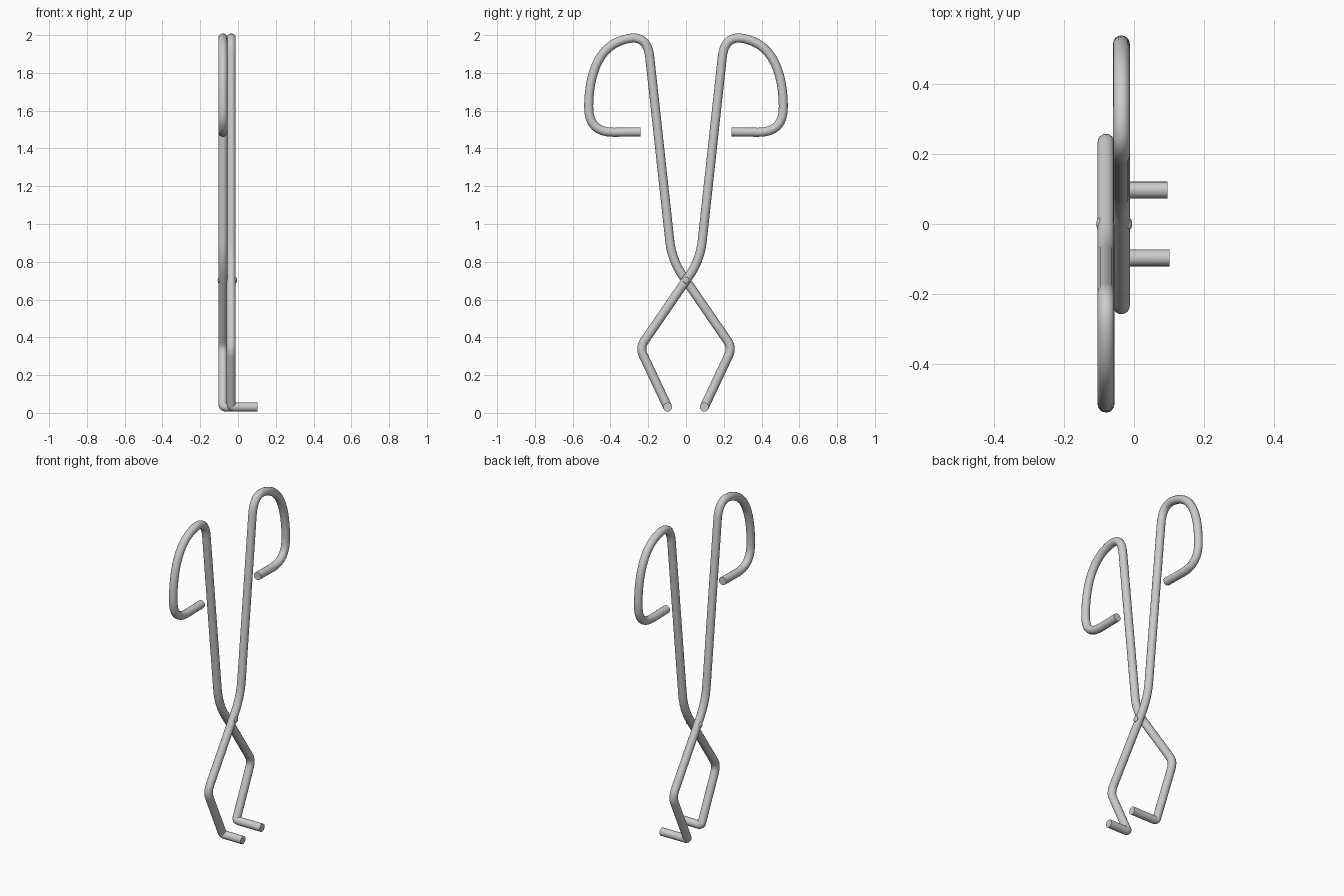
import bpy
from mathutils import Vector

if "Cube" in bpy.data.objects:
    bpy.data.objects.remove(bpy.data.objects["Cube"])

R = 0.024  # rod radius


def rounded_path(corners, steps=8):
    """Round every inner corner (point, cut length) with a quadratic arc."""
    pts = [Vector(p) for p, _ in corners]
    out = [pts[0]]
    for i in range(1, len(pts) - 1):
        p, cut = pts[i], corners[i][1]
        d0, d1 = pts[i - 1] - p, pts[i + 1] - p
        a = p + d0.normalized() * min(cut, d0.length * 0.5)
        b = p + d1.normalized() * min(cut, d1.length * 0.5)
        for k in range(steps + 1):
            t = k / steps
            q = a * (1 - t) ** 2 + p * 2 * t * (1 - t) + b * t * t
            if (q - out[-1]).length > 1e-4:
                out.append(q)
    return out + [pts[-1]]


def rod(name, points):
    cu = bpy.data.curves.new(name, 'CURVE')
    cu.dimensions = '3D'
    cu.bevel_depth = R
    cu.bevel_resolution = 6
    cu.use_fill_caps = True
    sp = cu.splines.new('POLY')
    sp.points.add(len(points) - 1)
    for sp_pt, p in zip(sp.points, points):
        sp_pt.co = (*p, 1)
    ob = bpy.data.objects.new(name, cu)
    bpy.context.collection.objects.link(ob)
    bpy.ops.object.select_all(action='DESELECT')
    ob.select_set(True)
    bpy.context.view_layer.objects.active = ob
    bpy.ops.object.convert(target='MESH')
    bpy.ops.object.shade_smooth_by_angle()


# Side outline of one arm: (y, z, corner cut), from handle loop to jaw
OUTLINE = [(0.24, 1.488, 0), (0.518, 1.483, 0.14), (0.512, 1.78, 0.3),
           (0.41, 1.96, 0.3), (0.205, 2.003, 0.12), (0.075, 0.81, 0.1),
           (-0.245, 0.345, 0.045)]

# Two crossing arms, each ending in a prong bent towards +x
for name, side, x, tip in (("right_arm", 1, -0.036, 0.102),
                           ("left_arm", -1, -0.080, 0.096)):
    path = [((x, side * y, z), c) for y, z, c in OUTLINE]
    path += [((x, -side * 0.097, 0.031), 0.018), ((tip, -side * 0.097, 0.031), 0)]
    rod(name, rounded_path(path))

# Pivot pin with domed heads
bpy.ops.mesh.primitive_cylinder_add(vertices=16, radius=0.012, depth=0.09,
                                    location=(-0.058, 0, 0.702), rotation=(0, 1.5708, 0))
bpy.context.object.name = "pivot_pin"
bpy.ops.object.shade_smooth_by_angle()
for name, x in (("pivot_head_front", -0.013), ("pivot_head_back", -0.1)):
    bpy.ops.mesh.primitive_uv_sphere_add(segments=16, ring_count=8, radius=0.017,
                                         location=(x, 0, 0.702))
    ob = bpy.context.object
    ob.name = name
    ob.scale.x = 0.45
    bpy.ops.object.shade_smooth()
